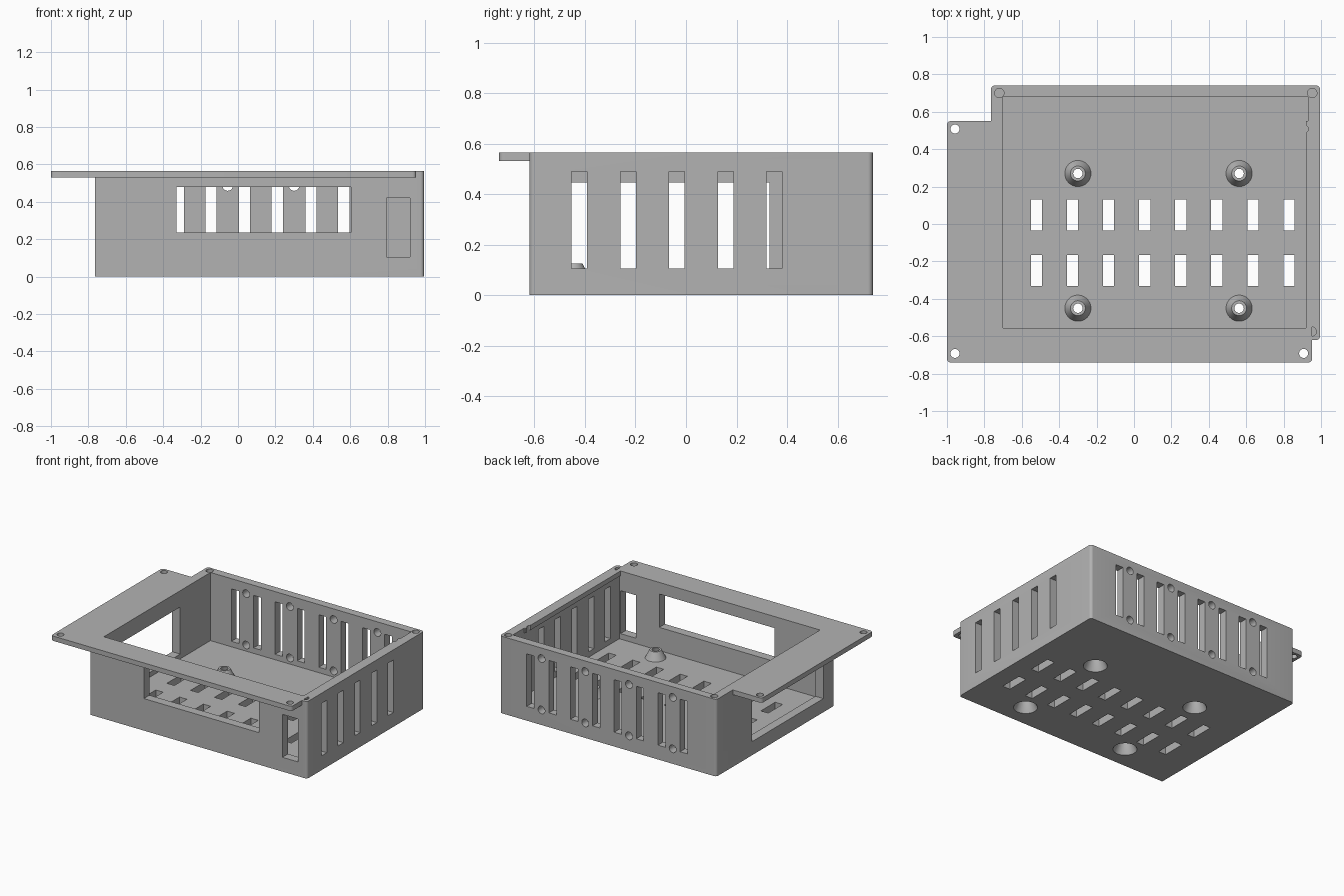
import bpy, bmesh, math
from mathutils import Matrix, Vector

cube = bpy.data.objects.get("Cube")
if cube:
    bpy.data.objects.remove(cube, do_unlink=True)

grey = bpy.data.materials.new("grey plastic")
grey.use_nodes = True
grey.diffuse_color = (0.45, 0.45, 0.45, 1)
grey.node_tree.nodes["Principled BSDF"].inputs["Base Color"].default_value = (0.45, 0.45, 0.45, 1)


def make(name, bm):
    mesh = bpy.data.meshes.new(name)
    bmesh.ops.recalc_face_normals(bm, faces=bm.faces)
    bm.to_mesh(mesh)
    bm.free()
    mesh.materials.append(grey)
    obj = bpy.data.objects.new(name, mesh)
    bpy.context.scene.collection.objects.link(obj)
    return obj


def box(bm, x, y, z, corner=0.0, square=()):
    """Box from (low, high) ranges, with optional rounded upright edges."""
    size = [b - a for a, b in (x, y, z)]
    mid = [(a + b) / 2 for a, b in (x, y, z)]
    m = Matrix.Translation(mid) @ Matrix.Diagonal((*size, 1))
    verts = bmesh.ops.create_cube(bm, size=1, matrix=m)["verts"]
    if corner:
        upright = [e for e in {e for v in verts for e in v.link_edges}
                   if abs(e.verts[0].co.z - e.verts[1].co.z) > 0.01
                   and (e.verts[0].co.x > mid[0], e.verts[0].co.y > mid[1]) not in square]
        bmesh.ops.bevel(bm, geom=upright, offset=corner, segments=6, profile=0.5, affect='EDGES')


def cone(bm, centre, r1, r2, depth, axis='Z'):
    """Cone or cylinder centred on a point."""
    turn = Matrix.Rotation(math.pi / 2, 4, 'X') if axis == 'Y' else Matrix.Identity(4)
    bmesh.ops.create_cone(bm, cap_ends=True, segments=32, radius1=r1, radius2=r2,
                          depth=depth, matrix=Matrix.Translation(Vector(centre)) @ turn)


def combine(target, other, operation):
    """Apply a boolean and discard the helper."""
    other.hide_render = True
    mod = target.modifiers.new("combine", 'BOOLEAN')
    mod.operation, mod.object, mod.solver = operation, other, 'EXACT'
    bpy.context.view_layer.update()
    result = target.evaluated_get(bpy.context.evaluated_depsgraph_get())
    mesh = bpy.data.meshes.new_from_object(result)
    target.modifiers.clear()
    target.data = mesh
    bpy.data.objects.remove(other, do_unlink=True)


# Tray with rounded upright corners, hollowed out
bm = bmesh.new()
box(bm, (-0.765, 0.995), (-0.62, 0.74), (0, 0.565), 0.02, [(False, False)])
tray = make("ventilated_tray", bm)
bm = bmesh.new()
box(bm, (-0.70, 0.93), (-0.555, 0.68), (0.065, 0.7))
combine(tray, make("cavity_cutter", bm), 'DIFFERENCE')

# Openings in walls and floor
bm = bmesh.new()
box(bm, (-0.33, 0.605), (-0.7, -0.5), (0.235, 0.48))
box(bm, (0.795, 0.92), (-0.7, -0.5), (0.105, 0.42))
box(bm, (-0.8, -0.65), (-0.5, 0.33), (0.1, 0.445))
for i in range(5):
    y = -0.422 + i * 0.193
    box(bm, (0.925, 1.1), (y - 0.031, y + 0.031), (0.105, 0.49))
for i in range(4):
    x = -0.41 + i * 0.355
    for side in (-0.09, 0.09):
        box(bm, (x + side - 0.03, x + side + 0.03), (0.65, 0.8), (0.105, 0.49))
    for z in (0.11, 0.487):
        cone(bm, (x, 0.72, z), 0.028, 0.028, 0.15, 'Y')
for i in range(8):
    x = -0.522 + i * 0.193
    for y in (-0.248, 0.047):
        box(bm, (x - 0.03, x + 0.03), (y - 0.083, y + 0.083), (-0.05, 0.1))
# Blind screw holes in the rim
for x, y in ((-0.72, 0.70), (0.953, 0.70), (0.95, -0.575)):
    cone(bm, (x, y, 0.5), 0.025, 0.025, 0.2)
combine(tray, make("opening_cutter", bm), 'DIFFERENCE')

# Conical mounting bosses, recessed from below
spots = [(x, y) for x in (-0.30, 0.562) for y in (-0.45, 0.27)]
bm = bmesh.new()
for x, y in spots:
    cone(bm, (x, y, 0.085), 0.08, 0.04, 0.08)
combine(tray, make("bosses", bm), 'UNION')
bm = bmesh.new()
for x, y in spots:
    cone(bm, (x, y, 0.05), 0.085, 0.025, 0.12)
combine(tray, make("boss_recess_cutter", bm), 'DIFFERENCE')
bm = bmesh.new()
for x, y in spots:
    cone(bm, (x, y, 0.13), 0.025, 0.025, 0.1)
combine(tray, make("boss_hole_cutter", bm), 'DIFFERENCE')

# Offset mounting flange around the rim
bm = bmesh.new()
box(bm, (-1, 0.953), (-0.74, 0.55), (0.53, 0.565), 0.02)
flange = make("mounting_flange", bm)
bm = bmesh.new()
box(bm, (-0.70, 0.92), (-0.555, 0.7), (0.4, 0.7))
for x, y in ((-0.957, 0.508), (-0.957, -0.692), (0.907, -0.692)):
    cone(bm, (x, y, 0.55), 0.024, 0.024, 0.2)
combine(flange, make("flange_cutter", bm), 'DIFFERENCE')
bm = bmesh.new()
cone(bm, (0.907, 0.508, 0.55), 0.024, 0.024, 0.2)
combine(flange, make("lip_hole_cutter", bm), 'DIFFERENCE')
combine(tray, flange, 'UNION')

bpy.ops.object.select_all(action='DESELECT')
tray.select_set(True)
bpy.context.view_layer.objects.active = tray
bpy.ops.object.shade_smooth_by_angle(angle=math.radians(30))
